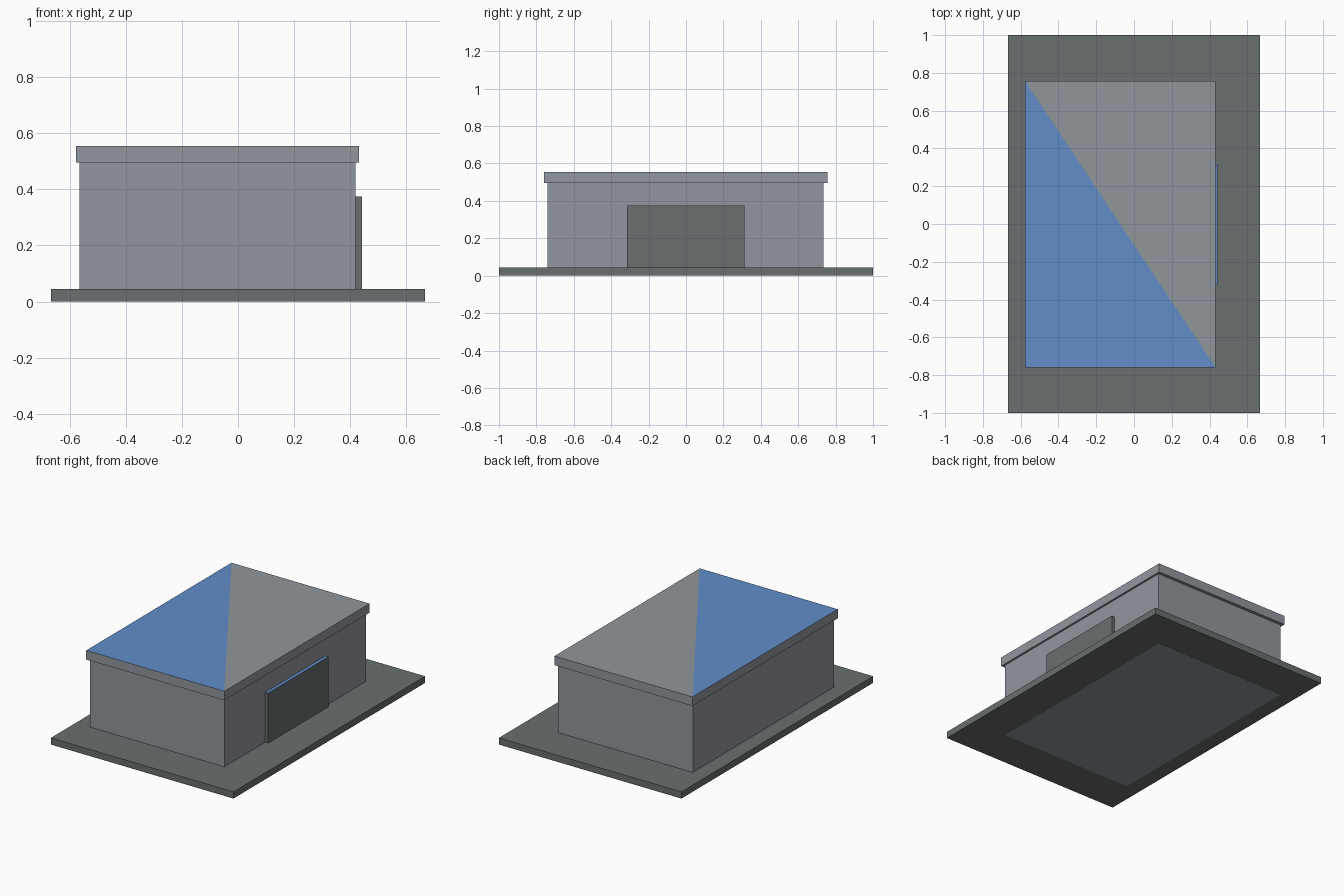
import bpy
import bmesh

cube = bpy.data.objects.get("Cube")
if cube:
    bpy.data.objects.remove(cube, do_unlink=True)


def material(name, rgb):
    """Flat material from 0-255 display values, stored as linear."""
    def linear(c):
        c /= 255
        return c / 12.92 if c <= 0.04045 else ((c + 0.055) / 1.055) ** 2.4
    colour = [linear(c) for c in rgb] + [1]
    mat = bpy.data.materials.new(name)
    mat.use_nodes = True
    mat.diffuse_color = colour
    shader = mat.node_tree.nodes["Principled BSDF"]
    shader.inputs["Base Color"].default_value = colour
    shader.inputs["Roughness"].default_value = 0.9
    return mat


wall_grey = material("wall_grey", (145, 151, 159))
roof_grey = material("roof_grey", (144, 150, 156))
dark_grey = material("dark_grey", (104, 110, 110))
sky_blue = material("sky_blue", (98, 141, 201))


def box(name, x, y, z, mats, top=None):
    """Box from (min, max) ranges; top(bm, face) recolours its upper face."""
    bm = bmesh.new()
    bmesh.ops.create_cube(bm, size=1)
    for v in bm.verts:
        v.co = [r[int(c > 0)] for c, r in zip(v.co, (x, y, z))]
    bm.normal_update()
    if top:
        top(bm, next(f for f in bm.faces if f.normal.z > 0.9))
    mesh = bpy.data.meshes.new(name)
    bm.to_mesh(mesh)
    bm.free()
    for mat in mats:
        mesh.materials.append(mat)
    obj = bpy.data.objects.new(name, mesh)
    bpy.context.collection.objects.link(obj)
    return obj


def whole_top(bm, face):
    face.material_index = 1


def diagonal_top(bm, face):
    """Split along the back-right to front-left diagonal, one colour a side."""
    centre = face.calc_center_median()
    ends = [v for v in face.verts
            if (v.co.x - centre.x) * (v.co.y - centre.y) < 0]
    bmesh.utils.face_split(face, ends[0], ends[1])
    for f in bm.faces:
        if len(f.verts) == 3:
            f.material_index = 1 if f.calc_center_median().x < centre.x else 2


# Ground slab, lifted a hair so the wall footprint shows underneath
box("ground_slab", (-0.667, 0.667), (-1, 1), (0.001, 0.045), [dark_grey])

# Main building body
box("walls", (-0.564, 0.419), (-0.74, 0.735), (0, 0.5), [wall_grey])

# Overhanging flat roof with a two-tone top
box("roof", (-0.577, 0.432), (-0.76, 0.756), (0.495, 0.555),
    [wall_grey, sky_blue, roof_grey], diagonal_top)

# Wide door standing proud of the side wall, with a blue top edge
box("door", (0.41, 0.441), (-0.315, 0.313), (0.04, 0.375),
    [dark_grey, sky_blue], whole_top)
